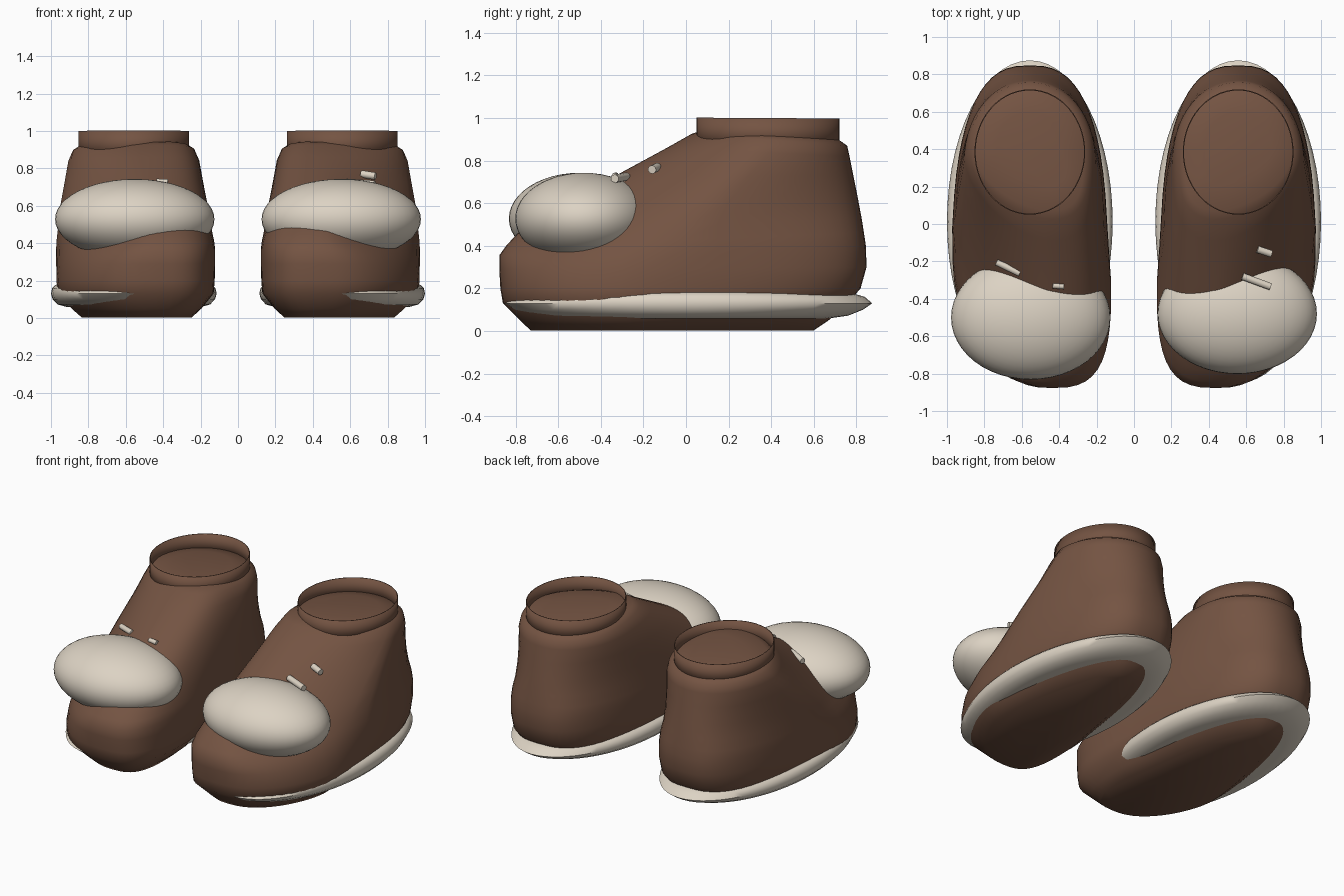
import bpy, bmesh, math
from mathutils import Vector

cube = bpy.data.objects.get("Cube")
if cube:
    bpy.data.objects.remove(cube, do_unlink=True)


def material(name, rgb):
    m = bpy.data.materials.new(name)
    m.use_nodes = True
    m.diffuse_color = (*rgb, 1)
    m.node_tree.nodes["Principled BSDF"].inputs["Base Color"].default_value = (*rgb, 1)
    return m


BROWN = material("brown leather", (0.175, 0.088, 0.055))
CREAM = material("cream", (0.72, 0.65, 0.55))
CX = 0.557  # distance of each shoe from the middle


def finish(name, bm, mat, angle=40):
    bmesh.ops.recalc_face_normals(bm, faces=bm.faces)
    me = bpy.data.meshes.new(name)
    bm.to_mesh(me)
    bm.free()
    me.materials.append(mat)
    ob = bpy.data.objects.new(name, me)
    bpy.context.collection.objects.link(ob)
    bpy.ops.object.select_all(action='DESELECT')
    ob.select_set(True)
    bpy.context.view_layer.objects.active = ob
    bpy.ops.object.shade_smooth_by_angle(angle=math.radians(angle))
    return ob


def spow(v, e):
    return math.copysign(abs(v) ** e, v)


def loft(name, rings, side, mat, skew=0.0, caps=True, n=56):
    """Rings: (z front, z back, y front, y back, half width, squareness,
    heel taper, outer front cut)."""
    bm = bmesh.new()
    loops = []
    for zf, zb, yf, yb, half, p, taper, cut in rings:
        loop = []
        for i in range(n):
            a = math.tau * i / n
            u, v = spow(math.cos(a), 2 / p), spow(math.sin(a), 2 / p)
            front = max(-v, 0)
            x = half * u * (1 - taper * max(v + 0.35, 0))
            if u > 0:
                x *= 1 - cut * front
            x -= skew * front ** 2
            y = (yf + yb) / 2 + v * (yb - yf) / 2
            z = zf + (zb - zf) * (v + 1) / 2
            loop.append(bm.verts.new((side * (CX + x), y, z)))
        loops.append(loop)
    for lo, hi in zip(loops, loops[1:]):
        for i in range(n):
            j = (i + 1) % n
            bm.faces.new((lo[i], lo[j], hi[j], hi[i]))
    if caps:
        bm.faces.new(loops[0][::-1])
        bm.faces.new(loops[-1])
    return finish(name, bm, mat, 60)


def ellipsoid(name, centre, radii, mat):
    bm = bmesh.new()
    bmesh.ops.create_uvsphere(bm, u_segments=48, v_segments=24, radius=1)
    bmesh.ops.scale(bm, vec=radii, verts=bm.verts)
    bmesh.ops.translate(bm, vec=centre, verts=bm.verts)
    return finish(name, bm, mat)


def peg(name, a, b, radius):
    a, b = Vector(a), Vector(b)
    bm = bmesh.new()
    bmesh.ops.create_cone(bm, cap_ends=True, segments=10, radius1=radius,
                          radius2=radius, depth=(b - a).length)
    bmesh.ops.rotate(bm, matrix=(b - a).to_track_quat('Z', 'Y').to_matrix(), verts=bm.verts)
    bmesh.ops.translate(bm, vec=(a + b) / 2, verts=bm.verts)
    return finish(name, bm, CREAM)


# Shoe shell: narrow sole, chamfer, toe box, sloping vamp, rounded ankle top
SHELL = [
    (0.003, 0.003, -0.73, 0.60, 0.30, 2.6, 0.35, 0),
    (0.05, 0.05, -0.78, 0.67, 0.355, 2.6, 0.3, 0),
    (0.13, 0.13, -0.86, 0.76, 0.421, 2.7, 0.13, 0),
    (0.20, 0.20, -0.872, 0.82, 0.427, 2.7, 0.1, 0),
    (0.29, 0.30, -0.877, 0.848, 0.43, 2.7, 0.1, 0.08),
    (0.355, 0.40, -0.877, 0.845, 0.43, 2.7, 0.1, 0.25),
    (0.40, 0.46, -0.845, 0.836, 0.425, 2.6, 0.09, 0.38),
    (0.46, 0.53, -0.79, 0.825, 0.415, 2.4, 0.08, 0.5),
    (0.58, 0.62, -0.61, 0.808, 0.40, 2.2, 0.05, 0.55),
    (0.73, 0.73, -0.33, 0.786, 0.372, 2.1, 0.02, 0.45),
    (0.86, 0.82, -0.09, 0.768, 0.35, 2.05, 0, 0.2),
    (0.925, 0.87, 0.025, 0.757, 0.325, 2.0, 0, 0),
    (0.94, 0.9, 0.07, 0.715, 0.29, 2.0, 0, 0),
    (0.95, 0.93, 0.2, 0.6, 0.18, 2.0, 0, 0),
]
# Flat welt showing around the heel
WELT = [(z, z, -0.85 * sy, 0.875 * sy, 0.443 * sx, 2.0, 0, 0)
        for z, sx, sy in ((0.058, 0.8, 0.76), (0.072, 0.92, 0.87), (0.1, 0.98, 0.95),
                          (0.13, 1.0, 1.0), (0.16, 0.985, 0.96), (0.176, 0.95, 0.9),
                          (0.186, 0.88, 0.8))]
COLLAR = [(z, z - 0.004, 0.05, 0.72, 0.296, 2.0, 0, 0) for z in (0.86, 1.002)]

for label, side, puff_y, puff_ry in (("left", 1, -0.48, 0.322), ("right", -1, -0.5, 0.332)):
    loft(label + "_shoe_shell", SHELL, side, BROWN, skew=0.12)
    loft(label + "_heel_welt", WELT, side, CREAM)
    collar = loft(label + "_ankle_collar", COLLAR, side, BROWN, caps=False)
    wall = collar.modifiers.new("wall", 'SOLIDIFY')
    wall.thickness = 0.006
    ellipsoid(label + "_toe_puff", (side * 0.552, puff_y, 0.528), (0.426, puff_ry, 0.215), CREAM)

# Small lace pegs on the vamps
peg("left_long_lace", (0.58, -0.28, 0.725), (0.73, -0.335, 0.715), 0.02)
peg("left_short_lace", (0.66, -0.135, 0.77), (0.735, -0.16, 0.758), 0.02)
peg("right_long_lace", (-0.735, -0.205, 0.695), (-0.61, -0.265, 0.705), 0.018)
peg("right_short_lace", (-0.435, -0.33, 0.73), (-0.375, -0.335, 0.727), 0.015)
